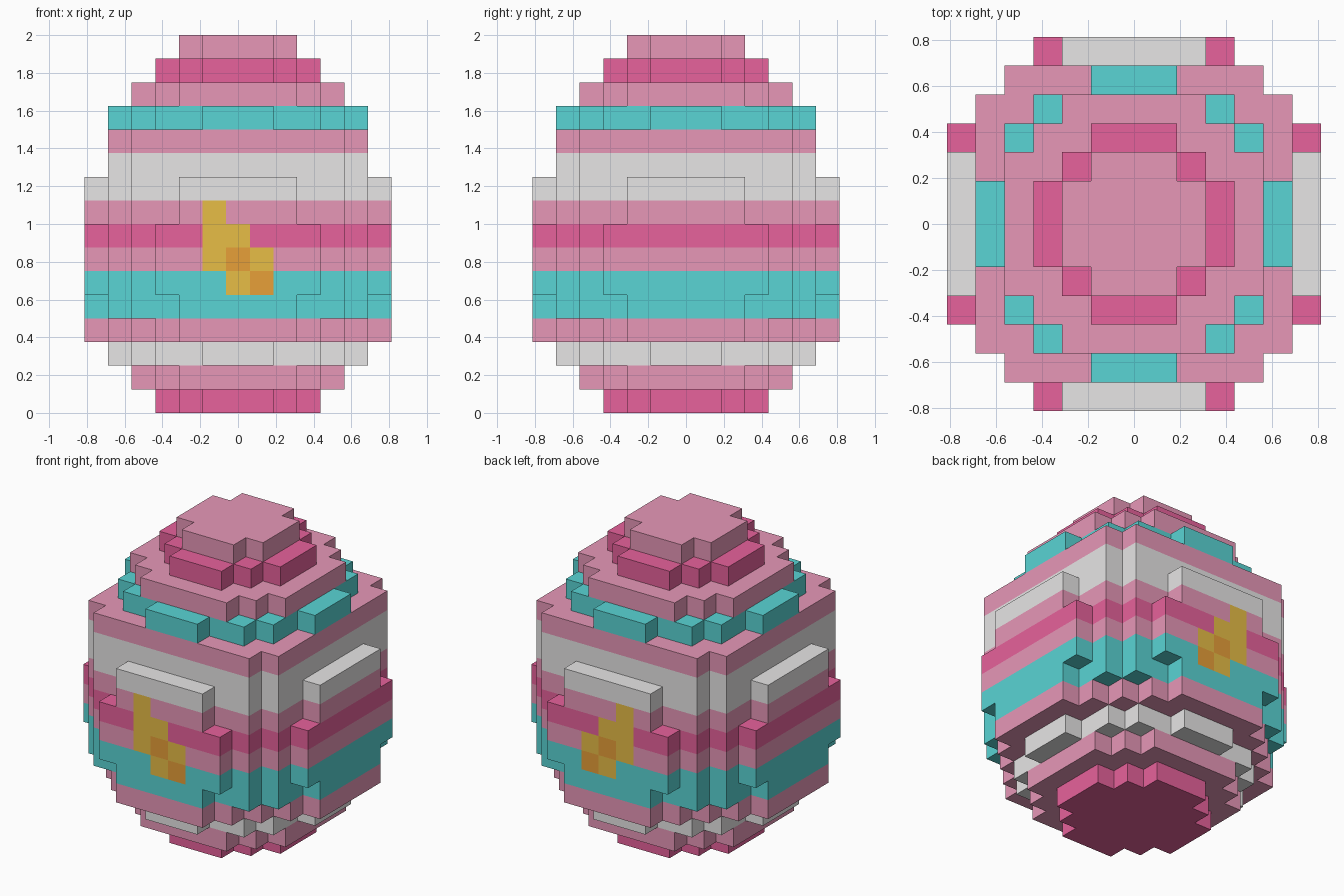
import bpy
import bmesh
from mathutils import Vector

if "Cube" in bpy.data.objects:
    bpy.data.objects.remove(bpy.data.objects["Cube"])

U = 0.125  # block size


def material(name, rgb):
    m = bpy.data.materials.new(name)
    m.diffuse_color = (*rgb, 1.0)
    m.use_nodes = True
    m.node_tree.nodes["Principled BSDF"].inputs["Base Color"].default_value = m.diffuse_color
    return m


PINK, ROSE, TEAL, WHITE, YELLOW, ORANGE = range(6)
mats = [
    material("soft_pink", (0.87, 0.34, 0.52)),
    material("deep_rose", (0.87, 0.133, 0.36)),
    material("teal", (0.10, 0.66, 0.66)),
    material("off_white", (0.85, 0.84, 0.84)),
    material("yellow", (0.85, 0.545, 0.066)),
    material("orange", (0.85, 0.37, 0.043)),
]

# Footprints: half-width in blocks for each row outward from the centre
tip = [2, 2, 1]
cap = [3, 3, 2, 1]
shoulder = [4, 4, 4, 3, 2]
rim = [5, 5, 4, 4, 3, 1]
drum = [5, 5, 5, 5, 5, 4]
panelled = [6, 6, 6, 5, 5, 4, 2]
belly = [6, 6, 6, 6, 5, 4, 3]
lower = [6, 6, 6, 5, 4, 3, 2]

# Layers from the ground up: footprint and band colour
layers = [
    (cap, ROSE), (shoulder, PINK), (rim, WHITE), (lower, PINK),
    (panelled, TEAL), (belly, TEAL), (belly, PINK), (belly, ROSE),
    (panelled, PINK), (panelled, WHITE), (drum, WHITE), (drum, PINK),
    (rim, TEAL), (shoulder, PINK), (cap, ROSE), (tip, PINK),
]

# Emblem blocks on front and back: (column, layer) -> colour
emblem = {
    (-1, 8): YELLOW, (-1, 7): YELLOW, (0, 7): YELLOW,
    (-1, 6): YELLOW, (0, 6): ORANGE, (1, 6): YELLOW,
    (0, 5): YELLOW, (1, 5): ORANGE,
}

# Fill the block grid
blocks = {}
for k, (rows, colour) in enumerate(layers):
    n = len(rows) - 1
    for j in range(-n, n + 1):
        w = rows[abs(j)]
        for i in range(-w, w + 1):
            blocks[i, j, k] = emblem.get((i, k), colour) if abs(j) == 6 else colour

# Egg shell: only the exposed block faces
bm = bmesh.new()
verts = {}


def corner(p):
    key = tuple(round(c * 2) for c in p)
    if key not in verts:
        verts[key] = bm.verts.new(p * U)
    return verts[key]


for (i, j, k), colour in blocks.items():
    centre = Vector((i, j, k + 0.5))
    for axis in range(3):
        for sign in (-1, 1):
            step = [0, 0, 0]
            step[axis] = sign
            if (i + step[0], j + step[1], k + step[2]) in blocks:
                continue
            a, b = Vector((0, 0, 0)), Vector((0, 0, 0))
            a[(axis + 1) % 3] = 0.5
            b[(axis + 2) % 3] = 0.5 * sign
            c = centre + Vector(step) * 0.5
            f = bm.faces.new([corner(c + q) for q in (-a - b, a - b, a + b, b - a)])
            f.material_index = colour

bm.normal_update()
# Merge flat areas of the same colour
bmesh.ops.dissolve_limit(bm, angle_limit=0.01, verts=bm.verts[:],
                         edges=bm.edges[:], delimit={'MATERIAL'})

mesh = bpy.data.meshes.new("egg_shell")
bm.to_mesh(mesh)
bm.free()
for m in mats:
    mesh.materials.append(m)
egg = bpy.data.objects.new("egg_shell", mesh)
bpy.context.collection.objects.link(egg)
